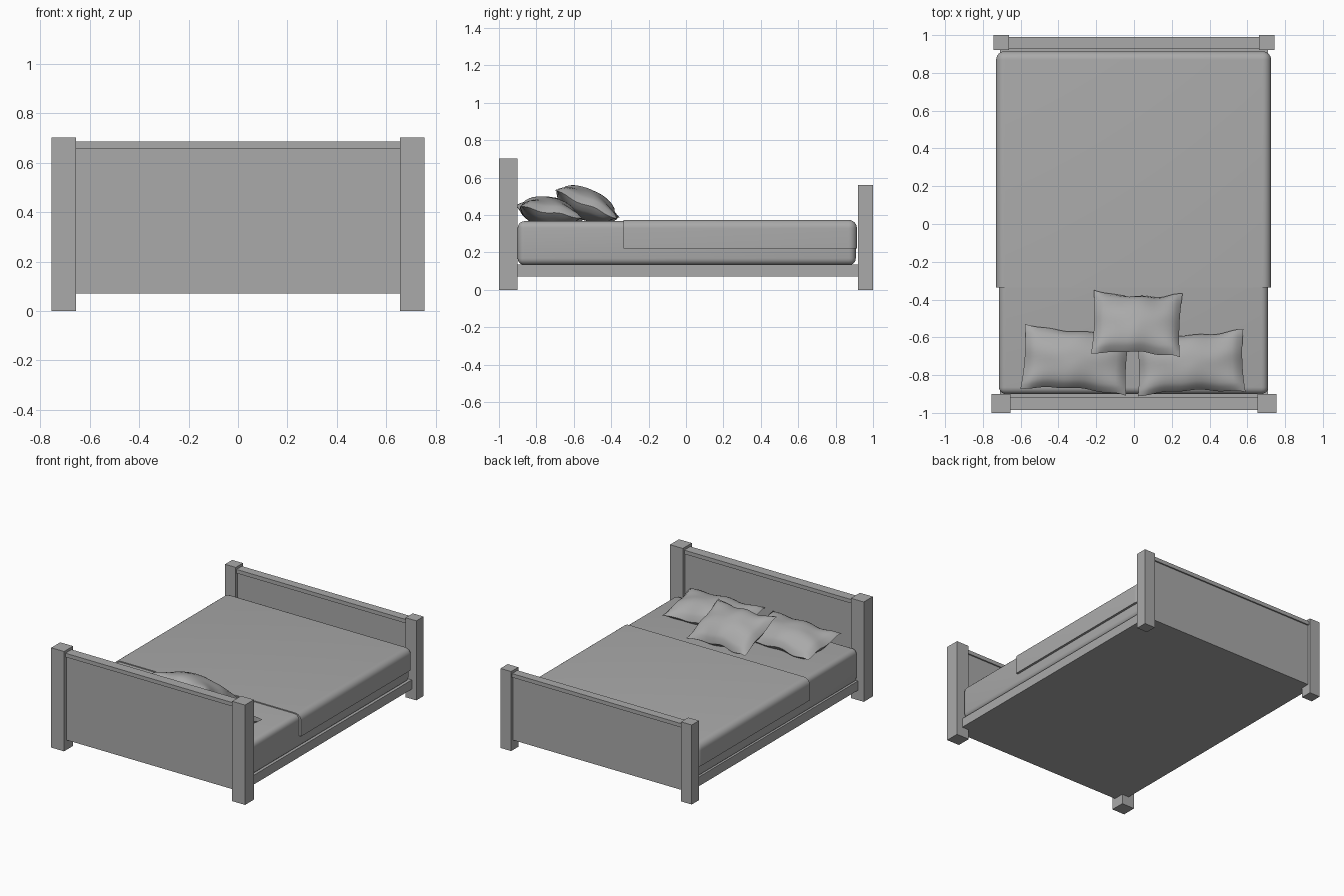
import bpy
import bmesh
import math
from mathutils import Vector

cube = bpy.data.objects.get("Cube")
if cube:
    bpy.data.objects.remove(cube, do_unlink=True)

grey = bpy.data.materials.new("plain_grey")
grey.use_nodes = True
grey.diffuse_color = (0.4, 0.4, 0.4, 1)
grey.node_tree.nodes["Principled BSDF"].inputs["Base Color"].default_value = grey.diffuse_color


def finish(name, bm, smooth=False):
    """Turn a bmesh into a named, coloured object."""
    bmesh.ops.recalc_face_normals(bm, faces=bm.faces)
    mesh = bpy.data.meshes.new(name)
    bm.to_mesh(mesh)
    bm.free()
    mesh.materials.append(grey)
    obj = bpy.data.objects.new(name, mesh)
    bpy.context.collection.objects.link(obj)
    if smooth:
        bpy.ops.object.select_all(action="DESELECT")
        obj.select_set(True)
        bpy.context.view_layer.objects.active = obj
        bpy.ops.object.shade_smooth_by_angle(angle=math.radians(40))
    return obj


def box_mesh(low, high):
    low, high = Vector(low), Vector(high)
    bm = bmesh.new()
    bmesh.ops.create_cube(bm, size=1)
    for v in bm.verts:
        v.co = (low + high) / 2 + v.co * (high - low)
    return bm


def box(name, low, high):
    return finish(name, box_mesh(low, high))


def board_end(name, inner_x, outer_x, y0, y1, post_top, inset):
    """Two posts, a panel between them and a slightly wider cap rail."""
    for side, s in (("left", 1), ("right", -1)):
        a, b = sorted((s * inner_x, s * outer_x))
        box(f"{name}_post_{side}", (a, y0, 0), (b, y1, post_top))
    cap_top = post_top - 0.018
    lip = 0.01
    box(f"{name}_cap", (-inner_x, y0 + inset, cap_top - 0.027),
        (inner_x, y1 - inset, cap_top))
    box(f"{name}_panel", (-inner_x, y0 + inset + lip, 0.07),
        (inner_x, y1 - inset - lip, cap_top - 0.027))


def pillow(name, centre, size, thickness, tilt, yaw):
    """Two puffed sheets joined along a wavy seam with pointed corners."""
    bm = bmesh.new()
    for sign in (1, -1):
        made = bmesh.ops.create_grid(bm, x_segments=20, y_segments=16, size=1)
        for v in made["verts"]:
            u, w = v.co.x, v.co.y
            bu, bw = max(0, 1 - u * u), max(0, 1 - w * w)
            wave = 0.008 * math.sin(7 * u + 2) * abs(w) + 0.006 * math.sin(6 * w) * abs(u)
            v.co.x = size[0] / 2 * u * (1 - 0.04 * bw)
            v.co.y = size[1] / 2 * w * (1 - 0.13 * bu) + 0.004 * math.sin(9 * u)
            v.co.z = wave + sign * thickness * (bu * bw) ** 0.55
    bmesh.ops.remove_doubles(bm, verts=bm.verts, dist=0.0005)
    obj = finish(name, bm, smooth=True)
    obj.location = centre
    obj.rotation_euler = (-math.radians(tilt), 0, math.radians(yaw))


# Frame: headboard, footboard and base
board_end("headboard", 0.655, 0.755, -1.0, -0.9, 0.703, 0.016)
board_end("footboard", 0.662, 0.745, 0.92, 1.0, 0.56, 0.01)
box("bed_base", (-0.71, -0.95, 0.07), (0.71, 0.96, 0.135))

# Mattress with all edges rounded
bm = box_mesh((-0.715, -0.9, 0.133), (0.71, 0.908, 0.367))
bmesh.ops.bevel(bm, geom=bm.edges[:], offset=0.036, segments=5,
                profile=0.5, affect="EDGES")
finish("mattress", bm, smooth=True)

# Blanket: rounded along the long top edges and the foot corners
bm = box_mesh((-0.73, -0.335, 0.22), (0.726, 0.914, 0.374))
edges = []
for e in bm.edges:
    a, b = e.verts
    d = b.co - a.co
    long_top = abs(d.y) > 1 and a.co.z > 0.3
    foot_corner = abs(d.z) > 0.1 and a.co.y > 0.5
    foot_top = abs(d.x) > 1 and a.co.y > 0.5 and a.co.z > 0.3
    if long_top or foot_corner or foot_top:
        edges.append(e)
bmesh.ops.bevel(bm, geom=edges, offset=0.045, segments=6,
                profile=0.5, affect="EDGES")
finish("blanket", bm, smooth=True)

# Pillows
pillow("pillow_right", (-0.31, -0.72, 0.412), (0.56, 0.35), 0.083, 10, -4)
pillow("pillow_left", (0.3, -0.735, 0.412), (0.57, 0.34), 0.083, 10, 2)
pillow("cushion", (0.015, -0.53, 0.455), (0.47, 0.37), 0.083, 24, -2.5)
